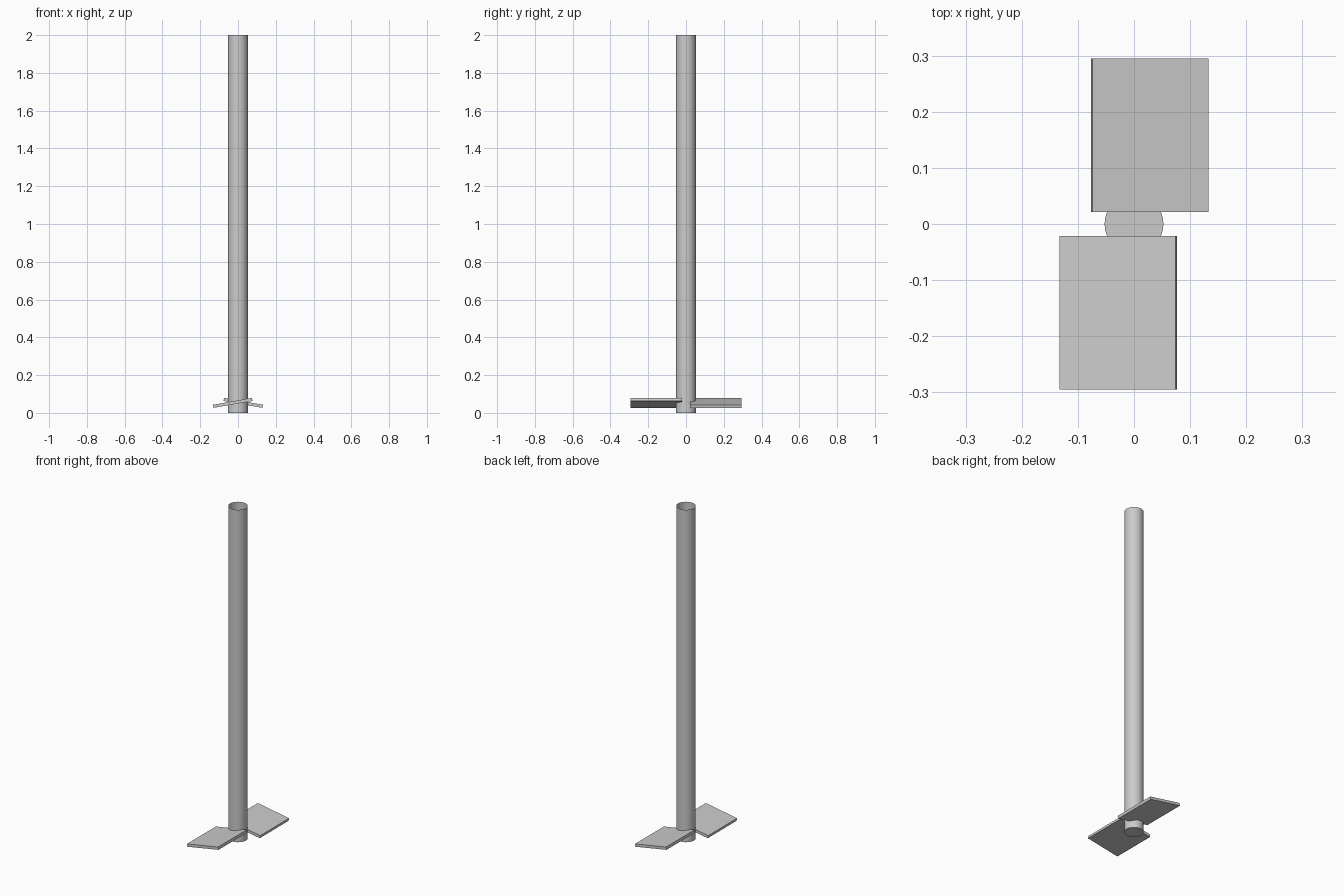
import bpy, bmesh
from math import radians
from mathutils import Matrix

cube = bpy.data.objects.get("Cube")
if cube:
    bpy.data.objects.remove(cube, do_unlink=True)

grey = bpy.data.materials.new("plain grey")
grey.use_nodes = True
COLOUR = (0.6, 0.6, 0.6, 1)
grey.diffuse_color = COLOUR
grey.node_tree.nodes["Principled BSDF"].inputs["Base Color"].default_value = COLOUR


def add_object(name, bm):
    mesh = bpy.data.meshes.new(name)
    bm.to_mesh(mesh)
    bm.free()
    mesh.materials.append(grey)
    obj = bpy.data.objects.new(name, mesh)
    bpy.context.collection.objects.link(obj)
    return obj


# Tall shaft: open at the top, closed at the bottom
bm = bmesh.new()
bmesh.ops.create_cone(bm, cap_ends=True, segments=32, radius1=0.0525,
                      radius2=0.0525, depth=2,
                      matrix=Matrix.Translation((0, 0, 1)))
top = [f for f in bm.faces if f.normal.z > 0.9]
bmesh.ops.delete(bm, geom=top, context='FACES_ONLY')
shaft = add_object("shaft", bm)
bpy.context.view_layer.objects.active = shaft
shaft.select_set(True)
bpy.ops.object.shade_smooth_by_angle(angle=radians(30))

# Two pitched paddles, each the other turned half way round the shaft
for name, turn in (("front_blade", 0), ("back_blade", 180)):
    bm = bmesh.new()
    bmesh.ops.create_cube(bm, size=1)
    place = (Matrix.Rotation(radians(turn), 4, 'Z')
             @ Matrix.Translation((-0.028, -0.158, 0.053))
             @ Matrix.Rotation(radians(-10), 4, 'Y')
             @ Matrix.Diagonal((0.21, 0.274, 0.0165, 1)))
    bmesh.ops.transform(bm, matrix=place, verts=bm.verts)
    add_object(name, bm)
